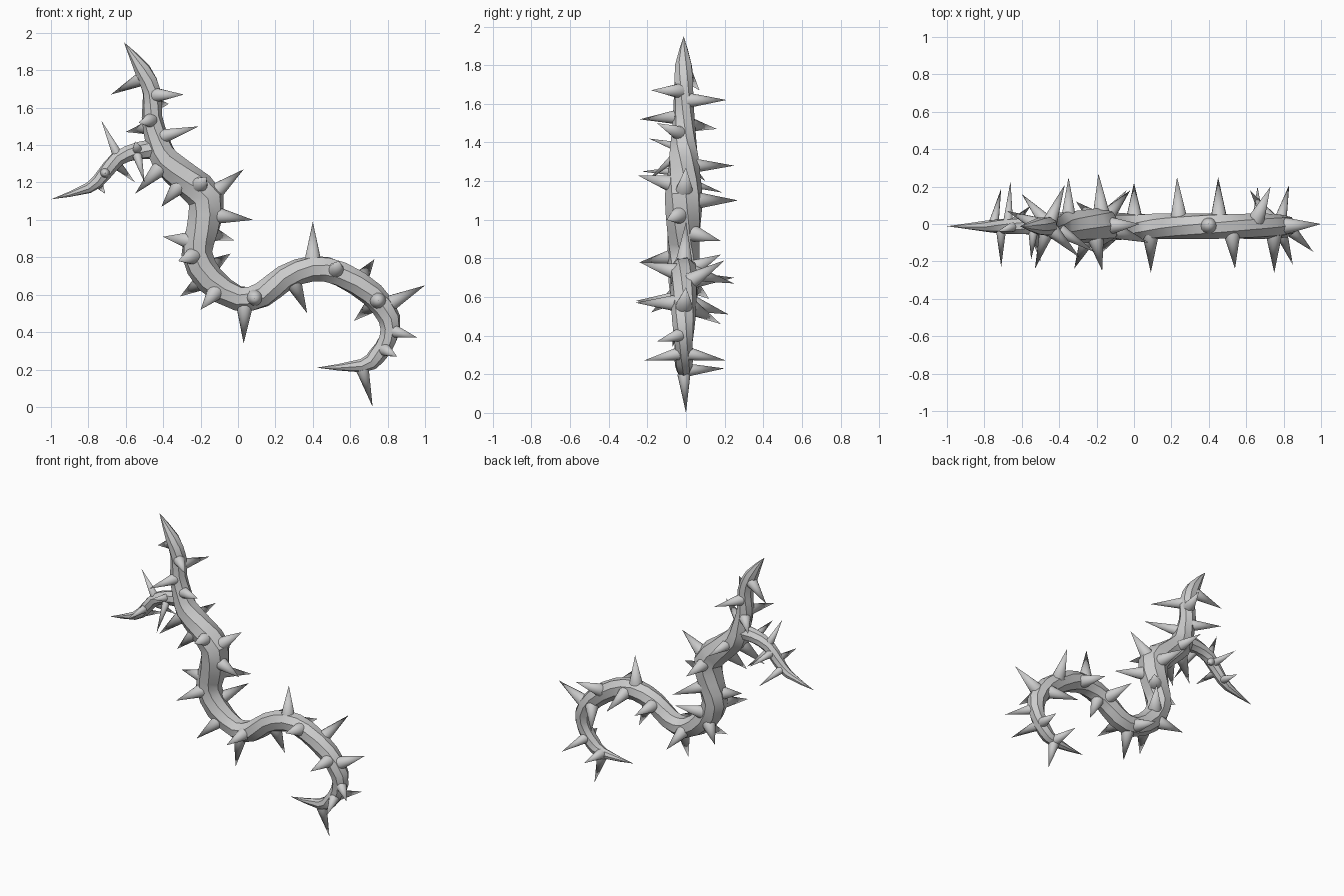
import bpy
import bmesh
import math
from mathutils import Vector

cube = bpy.data.objects.get("Cube")
if cube:
    bpy.data.objects.remove(cube, do_unlink=True)

# One plain grey for the whole plant
grey = bpy.data.materials.new("stem_grey")
grey.use_nodes = True
colour = (0.6, 0.6, 0.6, 1)
grey.diffuse_color = colour
grey.node_tree.nodes["Principled BSDF"].inputs["Base Color"].default_value = colour

STEM_Y = -0.012  # the stem plane sits slightly forward


def finish(name, bm, angle):
    """Turn a bmesh into a shaded object with the grey material."""
    bmesh.ops.recalc_face_normals(bm, faces=bm.faces[:])
    mesh = bpy.data.meshes.new(name)
    bm.to_mesh(mesh)
    bm.free()
    mesh.materials.append(grey)
    obj = bpy.data.objects.new(name, mesh)
    bpy.context.collection.objects.link(obj)
    bpy.ops.object.select_all(action="DESELECT")
    obj.select_set(True)
    bpy.context.view_layer.objects.active = obj
    bpy.ops.object.shade_smooth_by_angle(angle=math.radians(angle))
    return obj


def soften(path):
    """Add a rounded midpoint between each pair of path points."""
    points = [Vector(p) for p in path]
    last = len(points) - 1
    result = []
    for i in range(last):
        a, b = points[i], points[i + 1]
        before, after = points[max(i - 1, 0)], points[min(i + 2, last)]
        result += [a, (a + b) * 0.5625 - (before + after) * 0.0625]
    return result + [points[last]]


def build_stem(name, path, sides=8):
    """Sweep a gently twisting faceted ring along (x, z, radius) points."""
    bm = bmesh.new()
    points = [Vector((x, STEM_Y, z)) for x, z, radius in path]
    depth_axis = Vector((0, 1, 0))
    rings = []
    for i, (x, z, radius) in enumerate(path):
        before = points[max(i - 1, 0)]
        after = points[min(i + 1, len(points) - 1)]
        outward = (after - before).normalized().cross(depth_axis)
        ring = []
        for k in range(sides):
            turn = math.tau * k / sides + i * 0.12
            offset = outward * math.cos(turn) + depth_axis * math.sin(turn)
            ring.append(bm.verts.new(points[i] + offset * radius))
        rings.append(ring)
    for lower, upper in zip(rings, rings[1:]):
        for k in range(sides):
            n = (k + 1) % sides
            bm.faces.new((lower[k], lower[n], upper[n], upper[k]))
    # Rings of zero radius collapse into the pointed tips
    bmesh.ops.remove_doubles(bm, verts=bm.verts[:], dist=0.0005)
    open_edges = [e for e in bm.edges if e.is_boundary]
    if open_edges:
        bmesh.ops.holes_fill(bm, edges=open_edges, sides=sides)
    return finish(name, bm, 35)


def nearest_on_path(path, target):
    """Return the closest centreline point and the stem radius there."""
    best = None
    for (ax, az, ar), (bx, bz, br) in zip(path, path[1:]):
        start, end = Vector((ax, STEM_Y, az)), Vector((bx, STEM_Y, bz))
        span = end - start
        t = (target - start).dot(span) / span.length_squared
        t = min(max(t, 0), 1)
        spot = start + span * t
        gap = (target - spot).length
        if best is None or gap < best[0]:
            best = (gap, spot, ar + (br - ar) * t)
    return best[1], best[2]


def build_thorns(name, path, tips, base_radius, sides=14):
    """Grow a round cone from the stem out to each (x, y, z) tip."""
    bm = bmesh.new()
    for tip in tips:
        tip = Vector(tip)
        centre, radius = nearest_on_path(path, tip)
        direction = (tip - centre).normalized()
        root = centre + direction * radius * 0.65
        turn = direction.to_track_quat("Z", "Y")
        ring = []
        for k in range(sides):
            a = math.tau * k / sides
            rim = Vector((math.cos(a), math.sin(a), 0)) * base_radius
            ring.append(bm.verts.new(root + turn @ rim))
        point = bm.verts.new(tip)
        for k in range(sides):
            bm.faces.new((ring[k], ring[(k + 1) % sides], point))
        bm.faces.new(ring[::-1])
    return finish(name, bm, 50)


# Main stem, from the upper tip down to the hooked end
upper_path = [
    (-.61, 1.95, 0), (-.51, 1.8, .045), (-.46, 1.68, .051), (-.46, 1.55, .055),
    (-.43, 1.42, .066), (-.39, 1.32, .08), (-.28, 1.22, .087), (-.17, 1.11, .098),
    (-.19, .95, .091), (-.22, .82, .084), (-.15, .68, .079), (0, .58, .069),
]
lower_path = [
    (.13, .6, .071), (.25, .69, .069), (.4, .74, .07), (.55, .71, .07),
    (.72, .6, .067), (.81, .47, .06), (.8, .36, .05), (.74, .27, .048),
    (.66, .22, .036), (.42, .21, 0),
]
stem_path = soften(upper_path + lower_path)
build_stem("main_stem", stem_path)

# Side shoot curling away from the upper stem
shoot_path = soften([
    (-.42, 1.38, .056), (-.53, 1.37, .048), (-.64, 1.33, .043),
    (-.72, 1.24, .038), (-.8, 1.17, .029), (-1, 1.11, 0),
])
build_stem("side_shoot", shoot_path)

# Thorns on the upper stem
build_thorns("upper_thorns", stem_path, [
    (-.68, .07, 1.67), (-.29, -.18, 1.67), (-.37, .21, 1.62), (-.53, -.24, 1.52),
    (-.21, -.15, 1.5), (-.6, .16, 1.47), (-.35, .25, 1.28),
], .038)

# Thorns around the thick middle bend
build_thorns("middle_thorns", stem_path, [
    (-.55, -.1, 1.14), (-.41, -.1, 1.07), (-.17, -.25, 1.23), (.03, 0, 1.27),
    (.08, -.1, 1), (-.02, .18, .89), (-.4, -.06, .91), (-.19, .27, 1.1),
    (-.32, -.24, .78), (-.31, .12, .59), (-.2, -.18, .52), (-.04, .18, .82),
], .046)

# Thorns on the arch and the hook
build_thorns("arch_thorns", stem_path, [
    (.03, -.07, .34), (0, .22, .51), (.09, -.26, .58), (.23, .25, .7),
    (.37, 0, .5), (.4, 0, .99), (.45, .25, .67), (.54, -.24, .78),
    (.73, .2, .79), (.62, .18, .46), (.75, -.26, .57), (1, 0, .65),
], .044)
build_thorns("hook_thorns", stem_path, [
    (.96, -.15, .37), (.85, -.22, .27), (.83, .21, .27), (.66, .2, .23),
    (.72, 0, 0),
], .034)

# Thin thorns on the side shoot
build_thorns("shoot_thorns", shoot_path, [
    (-.73, -.04, 1.53), (-.55, -.19, 1.42), (-.5, -.2, 1.2), (-.55, .1, 1.2),
    (-.71, -.23, 1.25), (-.71, .19, 1.14), (-.66, .23, 1.28),
], .026)
